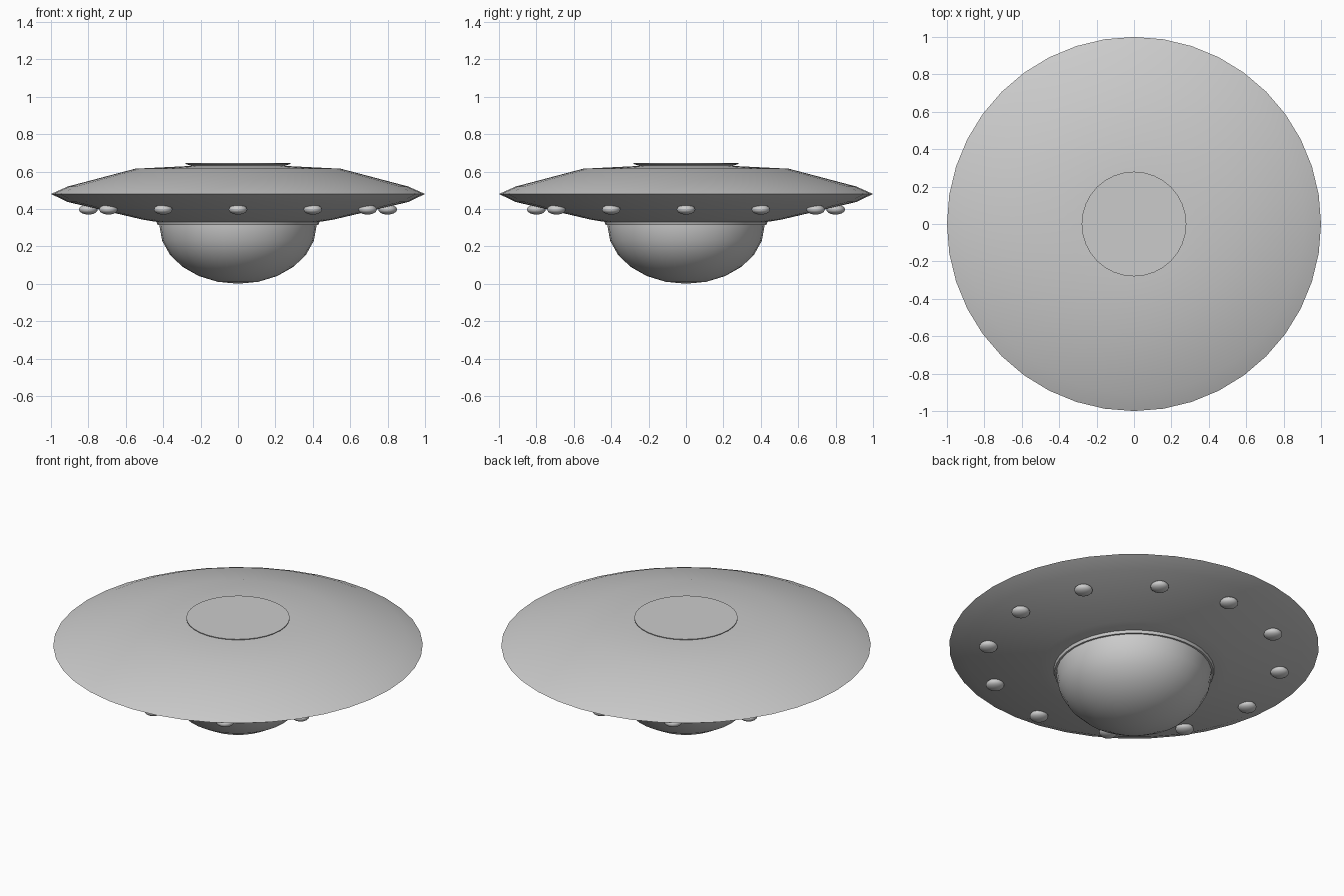
import bpy
import bmesh
from math import cos, sin, pi, radians
from mathutils import Matrix

if "Cube" in bpy.data.objects:
    bpy.data.objects.remove(bpy.data.objects["Cube"], do_unlink=True)

# One plain grey for the whole craft
grey = bpy.data.materials.new("hull_grey")
grey.use_nodes = True
colour = (0.6, 0.6, 0.6, 1)
grey.diffuse_color = colour
grey.node_tree.nodes["Principled BSDF"].inputs["Base Color"].default_value = colour


def finish(bm, name, sharp=30):
    bmesh.ops.recalc_face_normals(bm, faces=bm.faces)
    mesh = bpy.data.meshes.new(name)
    bm.to_mesh(mesh)
    bm.free()
    mesh.materials.append(grey)
    obj = bpy.data.objects.new(name, mesh)
    bpy.context.collection.objects.link(obj)
    bpy.ops.object.select_all(action="DESELECT")
    obj.select_set(True)
    bpy.context.view_layer.objects.active = obj
    bpy.ops.object.shade_smooth_by_angle(angle=radians(sharp))
    return obj


def lathe(name, profile, sides, sharp=30):
    """Revolve (radius, height) points; open ends are capped flat."""
    bm = bmesh.new()
    rings = []
    for r, z in profile:
        if r < 0.001:
            rings.append([bm.verts.new((0, 0, z))] * sides)
        else:
            rings.append([bm.verts.new((r * cos(2 * pi * i / sides),
                                        r * sin(2 * pi * i / sides), z))
                          for i in range(sides)])
    for low, high in zip(rings, rings[1:]):
        for i in range(sides):
            j = (i + 1) % sides
            corners = [low[i], low[j], high[j], high[i]]
            bm.faces.new(list(dict.fromkeys(corners)))
    for ring in (rings[0], rings[-1]):
        if ring[0] is not ring[1]:
            bm.faces.new(ring)
    return finish(bm, name, sharp)


# Saucer hull with a sharp rim
lathe("saucer_hull", [(0.43, 0.33), (0.51, 0.343), (0.91, 0.437), (1.0, 0.48),
                      (0.91, 0.52), (0.55, 0.615), (0.25, 0.63)], 40)

# Flared plate on top
lathe("top_plate", [(0.235, 0.625), (0.28, 0.641), (0.28, 0.645)], 32)

# Collar where the dome meets the hull
lathe("dome_collar", [(0.43, 0.315), (0.438, 0.34)], 40)

# Half-ellipsoid dome beneath the hull
dome = [(0.42 * sin(radians(a)), 0.31 - 0.31 * cos(radians(a)))
        for a in range(0, 91, 15)]
lathe("lower_dome", dome + [(0.42, 0.33)], 32)

# Ring of twelve flattened lamps under the hull
bm = bmesh.new()
for k in range(12):
    place = (Matrix.Rotation(k * pi / 6, 4, "Z")
             @ Matrix.Translation((0.8, 0, 0.397))
             @ Matrix.Diagonal((0.05, 0.05, 0.027, 1)))
    bmesh.ops.create_uvsphere(bm, u_segments=16, v_segments=10, radius=1, matrix=place)
finish(bm, "hull_lamps", 60)
